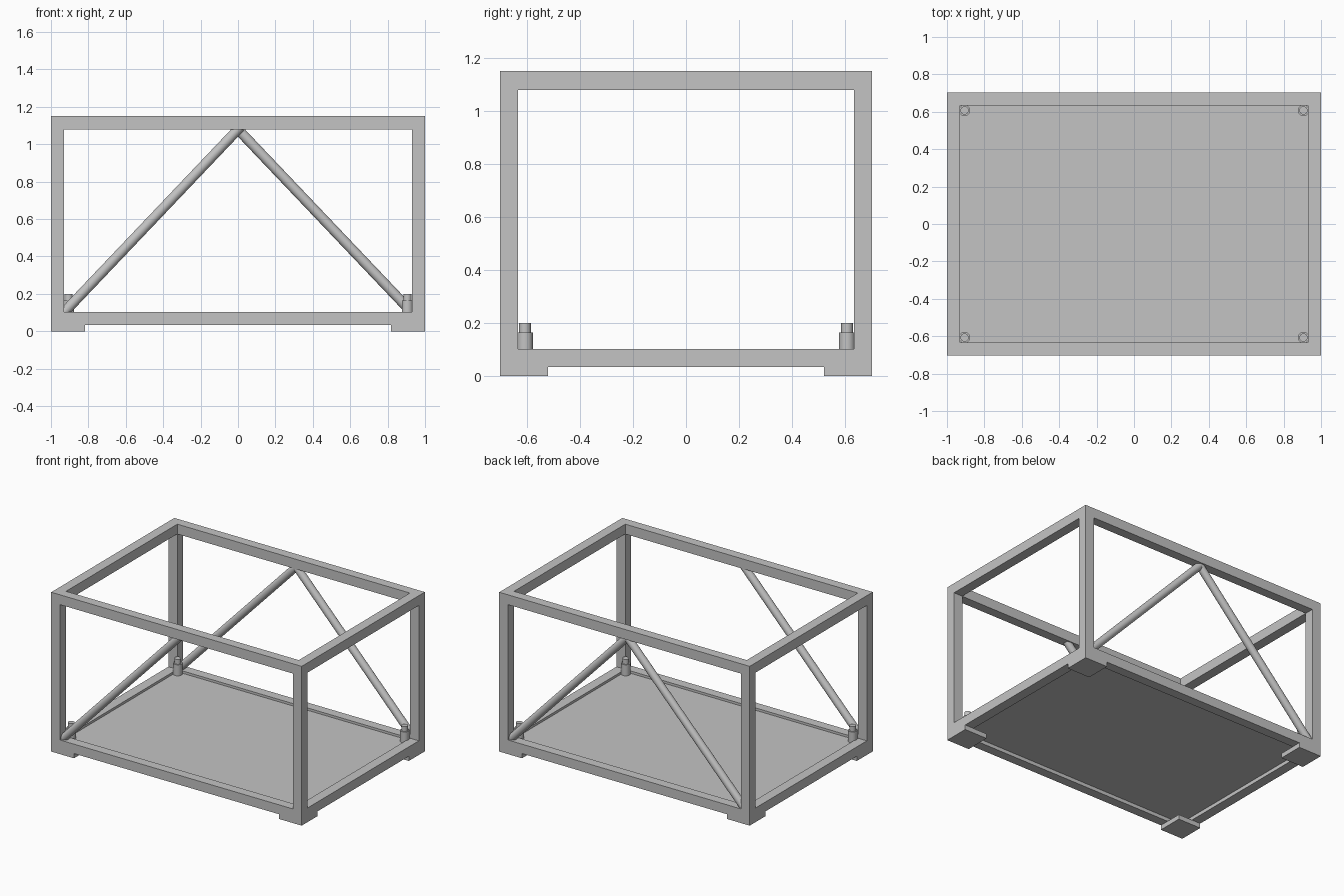
import bpy
from mathutils import Vector

cube = bpy.data.objects.get("Cube")
if cube:
    bpy.data.objects.remove(cube, do_unlink=True)

# Single flat colour
grey = bpy.data.materials.new("plain_grey")
grey.use_nodes = True
GREY = (0.55, 0.55, 0.55, 1)
grey.diffuse_color = GREY
grey.node_tree.nodes["Principled BSDF"].inputs["Base Color"].default_value = GREY

# Overall sizes
HX, HY, TOP = 1.0, 0.702, 1.15
BAR = 0.071
FOOT, FOOT_H = 0.182, 0.034
SILL = FOOT_H + BAR - 0.003
IX, IY, IZ = HX - BAR, HY - BAR + 0.003, TOP - BAR


def finish(name):
    ob = bpy.context.object
    ob.name = ob.data.name = name
    ob.data.materials.clear()
    ob.data.materials.append(grey)
    return ob


def box(name, low, high):
    low, high = Vector(low), Vector(high)
    bpy.ops.mesh.primitive_cube_add(size=1, location=(low + high) / 2)
    ob = finish(name)
    ob.scale = high - low
    bpy.ops.object.transform_apply(location=False, rotation=False, scale=True)
    return ob


def rod(name, start, end, radius):
    start, end = Vector(start), Vector(end)
    axis = end - start
    bpy.ops.mesh.primitive_cylinder_add(
        vertices=32, radius=radius, depth=axis.length, location=(start + end) / 2,
        rotation=axis.to_track_quat('Z', 'Y').to_euler())
    ob = finish(name)
    bpy.ops.object.shade_smooth_by_angle()
    return ob


# Open frame: a solid block with an opening cut along each axis
frame = box("frame", (-HX, -HY, FOOT_H), (HX, HY, TOP))
for axis in range(3):
    low, high = [-IX, -IY, SILL], [IX, IY, IZ]
    low[axis], high[axis] = -2, 2
    cutter = box("opening_cutter", low, high)
    cutter.hide_render = True
    bpy.context.view_layer.objects.active = frame
    cut = frame.modifiers.new("opening", 'BOOLEAN')
    cut.operation, cut.solver, cut.object = 'DIFFERENCE', 'EXACT', cutter
    bpy.ops.object.modifier_apply(modifier=cut.name)
    bpy.data.objects.remove(cutter, do_unlink=True)

# Floor panel recessed between the bottom rails
box("floor_panel", (-IX, -IY, 0.06), (IX, IY, 0.085))

# Corner feet and stepped corner pegs
for sx, side in ((-1, "right"), (1, "left")):
    for sy, end in ((-1, "front"), (1, "back")):
        x, y = sx * (HX - FOOT / 2), sy * (HY - FOOT / 2)
        h = FOOT / 2
        box(f"{end}_{side}_foot", (x - h, y - h, 0), (x + h, y + h, FOOT_H))
        px, py = sx * (IX - 0.023), sy * (IY - 0.027)
        rod(f"{end}_{side}_peg", (px, py, 0.07), (px, py, 0.165), 0.03)
        rod(f"{end}_{side}_peg_tip", (px, py, 0.165), (px, py, 0.2), 0.022)

# Diagonal braces: a pair at the back, one at the front
for sx, sy, name in ((-1, 1, "back_right_brace"), (1, 1, "back_left_brace"),
                     (-1, -1, "front_right_brace")):
    y = sy * (HY - BAR / 2)
    foot, peak = Vector((sx * IX, y, SILL)), Vector((0, y, IZ))
    extra = (peak - foot).normalized() * 0.02
    rod(name, foot - extra, peak + extra, 0.027)
